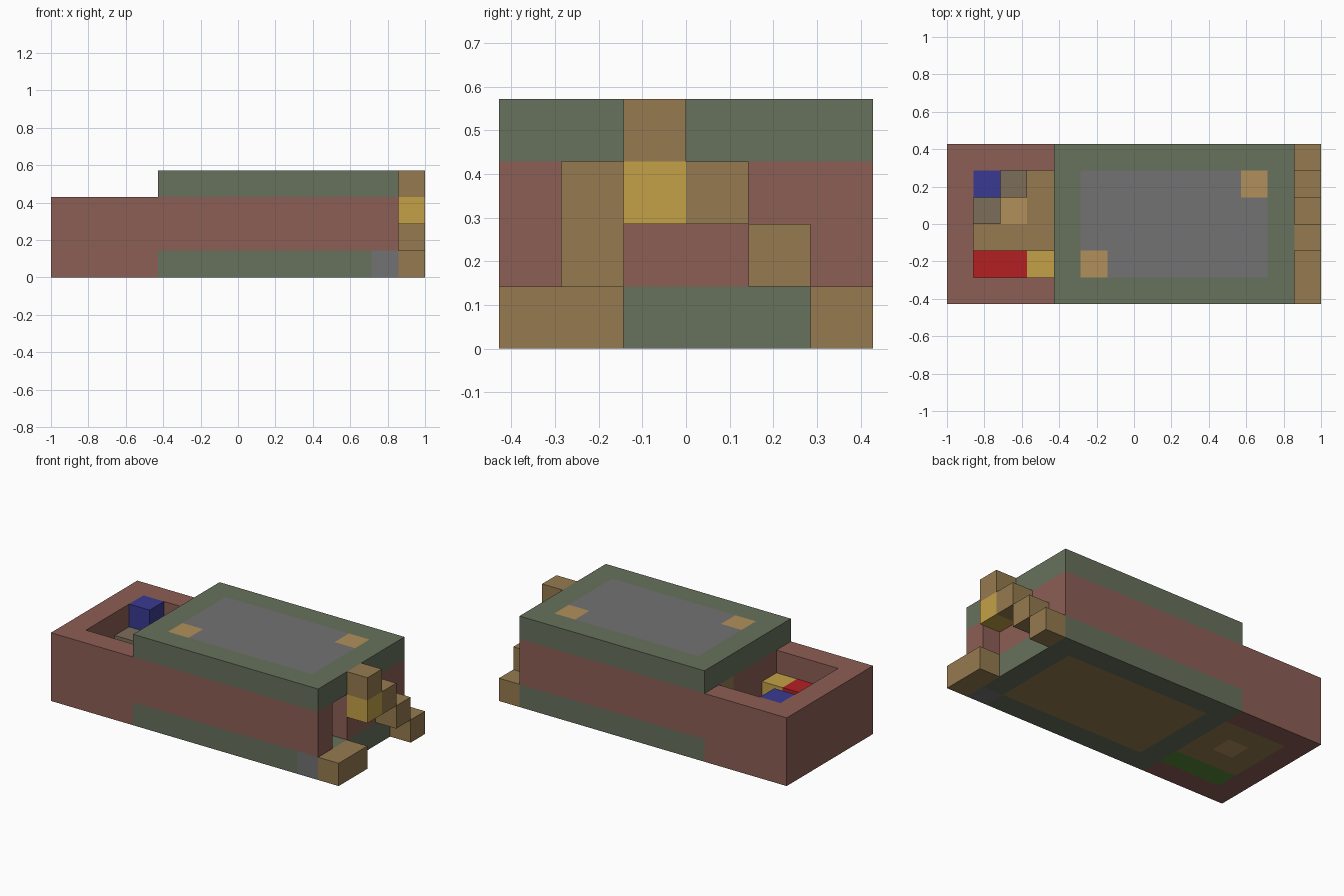
import bpy, bmesh
from mathutils import Vector

if "Cube" in bpy.data.objects:
    bpy.data.objects.remove(bpy.data.objects["Cube"], do_unlink=True)

U = 1 / 7  # edge length of one block


def material(name, *rgb):
    linear = [((c / 255 + 0.055) / 1.055) ** 2.4 for c in rgb] + [1]
    m = bpy.data.materials.new(name)
    m.use_nodes = True
    m.diffuse_color = linear
    bsdf = m.node_tree.nodes["Principled BSDF"]
    bsdf.inputs["Base Color"].default_value = linear
    bsdf.inputs["Roughness"].default_value = 0.9
    return m


BRICK = material("brick red", 140, 94, 85)
MOSS = material("moss green", 103, 113, 92)
WOOD = material("brown wood", 149, 122, 79)
GOLD = material("gold", 196, 161, 71)
GREY = material("grey", 114, 114, 114)
TAN = material("tan", 178, 144, 91)
BLUE = material("deep blue", 58, 58, 146)
RED = material("bright red", 181, 32, 34)
STONE = material("stone brown", 124, 109, 90)
LEAF = material("leaf green", 85, 140, 55)


def cells(lo, hi):
    """All block positions from lo up to, but not including, hi."""
    return {(x, y, z) for x in range(lo[0], hi[0])
            for y in range(lo[1], hi[1]) for z in range(lo[2], hi[2])}


def part(name, blocks, colour):
    """Outer skin of a group of blocks; colour is a material or a rule."""
    rule = colour if callable(colour) else lambda x, y, z: colour
    bm = bmesh.new()
    mats = []
    for c in sorted(blocks):
        m = rule(*c)
        for axis in range(3):
            for sign in (-1, 1):
                n = list(c)
                n[axis] += sign
                if tuple(n) in blocks:
                    continue
                if m not in mats:
                    mats.append(m)
                out, a, b = Vector(), Vector(), Vector()
                out[axis] = sign
                a[(axis + 1) % 3] = 1
                b[(axis + 2) % 3] = sign
                mid = Vector(c) + Vector((0.5, 0.5, 0.5)) + out / 2
                corners = [mid + (a * i + b * j) / 2
                           for i, j in ((-1, -1), (1, -1), (1, 1), (-1, 1))]
                verts = [bm.verts.new((p - Vector((7, 3, 0))) * U) for p in corners]
                bm.faces.new(verts).material_index = mats.index(m)
    bmesh.ops.remove_doubles(bm, verts=bm.verts, dist=U / 100)
    mesh = bpy.data.meshes.new(name)
    bm.to_mesh(mesh)
    bm.free()
    for m in mats:
        mesh.materials.append(m)
    obj = bpy.data.objects.new(name, mesh)
    bpy.context.collection.objects.link(obj)
    return obj


def inner(x, y):
    return 5 <= x < 12 and 1 <= y < 5


# Open tray: three walls around a pit
part("tray_walls", cells((0, 0, 0), (4, 6, 3)) - cells((1, 1, 0), (4, 5, 3)), BRICK)


# Pit floor and the pieces lying in it
def floor_colour(x, y, z):
    if y == 1:
        return LEAF
    return TAN if (x, y) == (2, 3) else WOOD


part("tray_floor", cells((1, 1, 0), (4, 5, 1)), floor_colour)
part("long_piece", cells((1, 1, 1), (4, 2, 2)), lambda x, y, z: GOLD if x == 3 else RED)
part("stone_step", {(1, 3, 1), (1, 4, 1), (2, 4, 1)}, STONE)
part("blue_block", {(1, 4, 2)}, BLUE)


# Base slab
def base_colour(x, y, z):
    if (x, y) == (12, 0):
        return GREY
    return WOOD if inner(x, y) else MOSS


part("base", cells((4, 0, 0), (13, 6, 1)), base_colour)


# Main body with a narrow slot in its end
def body_colour(x, y, z):
    return WOOD if (x, y) == (11, 1) or (x, y, z) == (4, 4, 2) else BRICK


part("body", cells((4, 0, 1), (13, 6, 3)) - cells((12, 1, 1), (13, 2, 3)), body_colour)


# Lid with an inlaid panel and two tan squares
def lid_colour(x, y, z):
    if (x, y) in {(5, 1), (11, 4)}:
        return TAN
    return GREY if inner(x, y) else MOSS


part("lid", cells((4, 0, 3), (13, 6, 4)), lid_colour)

# Stepped blocks on the end
steps = {(13, y, z) for y, z in ((0, 0), (1, 0), (5, 0), (4, 1), (3, 2), (2, 2), (2, 3))}
part("end_steps", steps, lambda x, y, z: GOLD if (y, z) == (2, 2) else WOOD)
